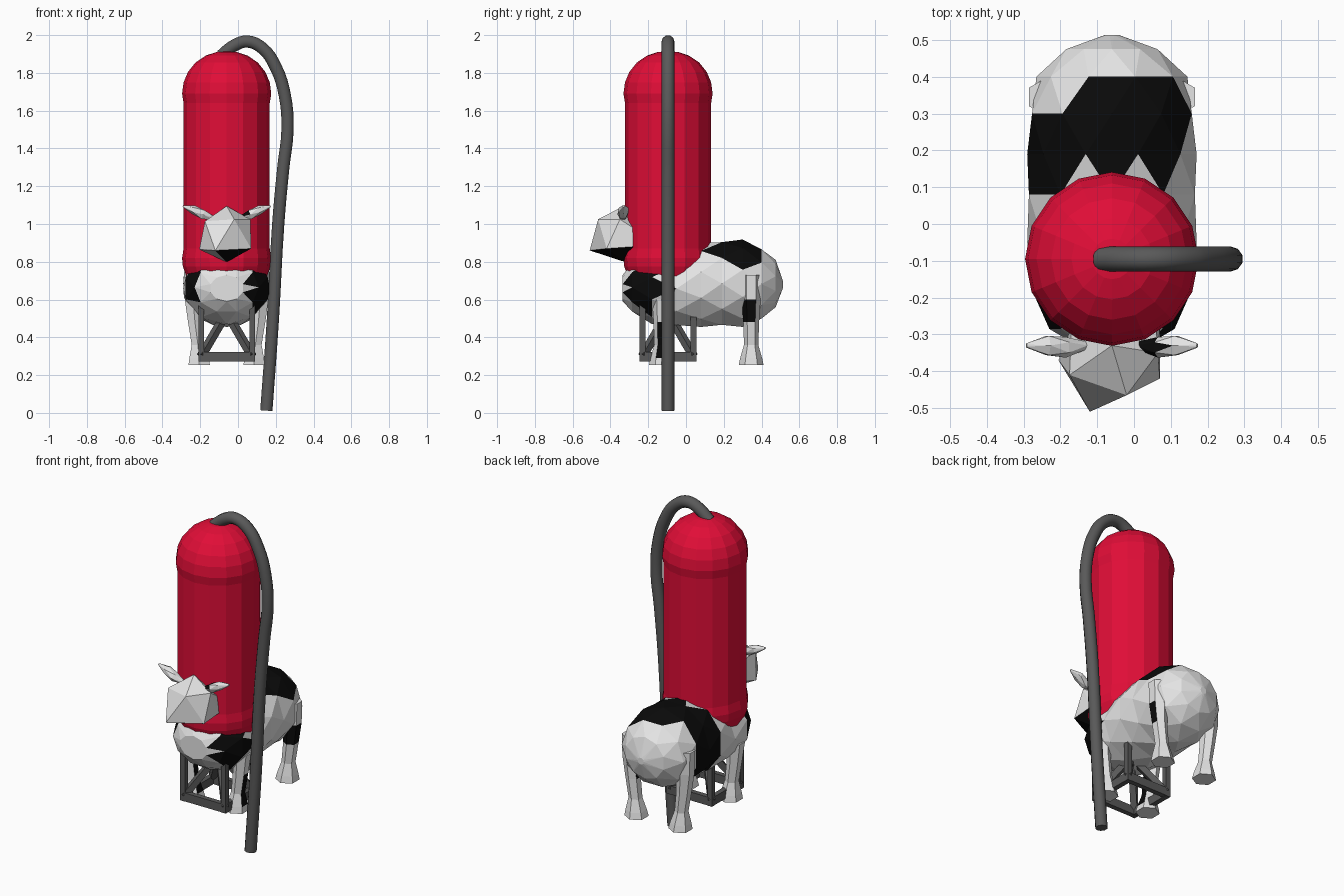
import bpy, bmesh, math
from mathutils import Vector

if "Cube" in bpy.data.objects:
    bpy.data.objects.remove(bpy.data.objects["Cube"])

CX, CY = -0.06, -0.095      # axis shared by tank, cow and frame


def mat(name, rgb):
    m = bpy.data.materials.new(name)
    m.diffuse_color = (*rgb, 1)
    m.use_nodes = True
    m.node_tree.nodes["Principled BSDF"].inputs["Base Color"].default_value = m.diffuse_color
    return m


WHITE = mat("white hide", (0.78, 0.78, 0.78))
BLACK = mat("black hide", (0.003, 0.003, 0.003))
RED = mat("red tank paint", (0.75, 0.004, 0.038))
GREY = mat("dark grey metal", (0.1, 0.1, 0.1))


def finish(bm, name, mats, rule=None):
    bmesh.ops.recalc_face_normals(bm, faces=bm.faces[:])
    if rule:
        for f in bm.faces:
            f.material_index = int(rule(f.calc_center_median(), f.normal))
    me = bpy.data.meshes.new(name)
    bm.to_mesh(me)
    bm.free()
    for m in mats:
        me.materials.append(m)
    ob = bpy.data.objects.new(name, me)
    bpy.context.collection.objects.link(ob)
    return ob


def loft(name, rings, n, mats, rule=None, stagger=True):
    """Rings are (centre, u radius vector, v radius vector)."""
    bm = bmesh.new()
    rows = []
    for j, (c, u, v) in enumerate(rings):
        row = []
        for i in range(n):
            a = 2 * math.pi * (i + (0.5 * (j % 2) if stagger else 0)) / n
            row.append(bm.verts.new(Vector(c) + Vector(u) * math.sin(a) + Vector(v) * math.cos(a)))
        rows.append(row)
    for j in range(len(rows) - 1):
        p, q = rows[j], rows[j + 1]
        for i in range(n):
            k = (i + 1) % n
            if not stagger:
                bm.faces.new((p[i], p[k], q[k], q[i]))
            elif j % 2 == 0:
                bm.faces.new((p[i], p[k], q[i]))
                bm.faces.new((p[k], q[k], q[i]))
            else:
                bm.faces.new((p[i], q[k], q[i]))
                bm.faces.new((p[i], p[k], q[k]))
    bm.faces.new(rows[0])
    bm.faces.new(rows[-1])
    return finish(bm, name, mats, rule)


# Tank: 16-sided capsule
profile = [(0.02, 0.6), (0.1, 0.62), (0.17, 0.66), (0.212, 0.72), (0.232, 0.775), (0.236, 0.82),
           (0.228, 0.87), (0.228, 1.64), (0.236, 1.69), (0.228, 1.75), (0.205, 1.805),
           (0.165, 1.855), (0.11, 1.892), (0.055, 1.91), (0.008, 1.915)]
loft("tank", [((CX, CY, z), (r, 0, 0), (0, r, 0)) for r, z in profile], 16, [RED], stagger=False)


# Cow body: rings of y, half width, bottom, top
def body_spots(c, n):
    x, y, z = c
    back = -0.17 < x < 0.12 and 0.15 < y < 0.38 and z > 0.78
    left_flank = x < -0.15 and 0.04 < y < 0.3 and z > 0.52
    chest_right = x > 0.06 and -0.32 < y < -0.13 and z > 0.56
    chest_left = x < -0.2 and -0.28 < y < -0.15 and z > 0.6
    return back or left_flank or chest_right or chest_left


sections = [(-0.335, 0.09, 0.59, 0.73), (-0.285, 0.17, 0.53, 0.8), (-0.18, 0.228, 0.47, 0.85),
            (-0.05, 0.23, 0.455, 0.86), (0.08, 0.237, 0.455, 0.9), (0.19, 0.23, 0.455, 0.915),
            (0.3, 0.228, 0.455, 0.918), (0.4, 0.205, 0.49, 0.875), (0.475, 0.13, 0.56, 0.81),
            (0.513, 0.02, 0.66, 0.70)]
loft("cow_body", [((CX, y, (a + b) / 2), (w, 0, 0), (0, 0, (b - a) / 2)) for y, w, a, b in sections],
     10, [WHITE, BLACK], body_spots)

# Cow legs: height, sideways offset, radius
steps = [(0.253, 0.145, 0.066), (0.29, 0.147, 0.058), (0.36, 0.152, 0.038), (0.48, 0.168, 0.042),
         (0.6, 0.178, 0.05), (0.73, 0.182, 0.05)]
for where, y, cut in (("hind", 0.345, 6), ("front", -0.13, 5)):
    for side, s in (("left", -1), ("right", 1)):
        if where == "hind":
            spot = lambda c, n, s=s: s > 0 and 0.48 < c.z < 0.62 and n.y < 0.3
        else:
            spot = lambda c, n: 0.31 < c.z < 0.45 and n.x > 0.5
        loft(f"{where}_{side}_leg",
             [((CX + s * o, y, z), (r, 0, 0), (0, r, 0)) for z, o, r in steps[:cut]],
             6, [WHITE, BLACK], spot, stagger=False)

# Head: faceted hull, dark chin
bm = bmesh.new()
for p in [(-0.06, -0.33, 1.095), (-0.02, -0.465, 1.025), (-0.175, -0.41, 1.015), (0.065, -0.35, 1.025),
          (-0.12, -0.51, 0.86), (0.07, -0.42, 0.87), (-0.205, -0.37, 0.865), (-0.06, -0.32, 0.798),
          (-0.17, -0.28, 1.0), (0.06, -0.28, 0.98), (0.07, -0.28, 0.88), (-0.17, -0.28, 0.88)]:
    bm.verts.new(p)
bmesh.ops.convex_hull(bm, input=bm.verts[:])
finish(bm, "head", [WHITE, BLACK], lambda c, n: n.z < -0.4 and c.x > -0.1)

# Ears: thin pointed lofts sweeping out and up
for side, s in (("left", -1), ("right", 1)):
    spot = lambda c, n, s=s: s > 0 and (c.x < 0.075 and n.z > 0)
    loft(f"{side}_ear",
         [((CX + s * d, y, z), (0, r, 0), (-s * 0.4 * t, 0, t))
          for d, y, z, r, t in ((0.07, -0.33, 1.03, 0.012, 0.01), (0.125, -0.335, 1.05, 0.028, 0.026),
                                (0.175, -0.33, 1.075, 0.03, 0.022), (0.232, -0.33, 1.095, 0.006, 0.005))],
         6, [WHITE, BLACK], spot)


# Support frame: square bars around the axis
def bar(name, a, b, w, h):
    a, b = Vector(a), Vector(b)
    d = (b - a).normalized()
    u = d.cross(Vector((0, 1, 0) if abs(d.z) > 0.95 else (0, 0, 1))).normalized()
    v = d.cross(u)
    q = math.pi / 4
    k = math.sqrt(0.5)
    # four-sided ring turned 45 degrees so faces square up with u and v
    e1, e2 = (u * w + v * h) * k * k, (u * w - v * h) * k * k
    loft(name, [(a, e1, e2), (b, e1, e2)], 4, [GREY], stagger=False)


H = 0.135
corners = [(CX - H, CY - H), (CX + H, CY - H), (CX + H, CY + H), (CX - H, CY + H)]
for i, (x, y) in enumerate(corners):
    nx, ny = corners[(i + 1) % 4]
    bar(f"frame_post_{i}", (x, y, 0.272), (x, y, 0.66), 0.03, 0.03)
    bar(f"frame_base_{i}", (x, y, 0.298), (nx, ny, 0.298), 0.03, 0.05)
    bar(f"frame_brace_{i}", (x, y, 0.3), (CX, CY, 0.53), 0.035, 0.035)

# Hose: bevelled curve arching over from the tank top
path = [(0.15, 0.012), (0.185, 0.5), (0.213, 1.0), (0.24, 1.3), (0.262, 1.5), (0.248, 1.68),
        (0.2, 1.83), (0.13, 1.93), (0.05, 1.966), (-0.02, 1.945), (-0.09, 1.89)]
cu = bpy.data.curves.new("hose", "CURVE")
cu.dimensions = "3D"
cu.bevel_depth = 0.034
cu.bevel_resolution = 3
cu.resolution_u = 4
cu.use_fill_caps = True
sp = cu.splines.new("BEZIER")
sp.bezier_points.add(len(path) - 1)
for p, (x, z) in zip(sp.bezier_points, path):
    p.co = (x, CY, z)
    p.handle_left_type = p.handle_right_type = "AUTO"
cu.materials.append(GREY)
hose = bpy.data.objects.new("hose", cu)
bpy.context.collection.objects.link(hose)
